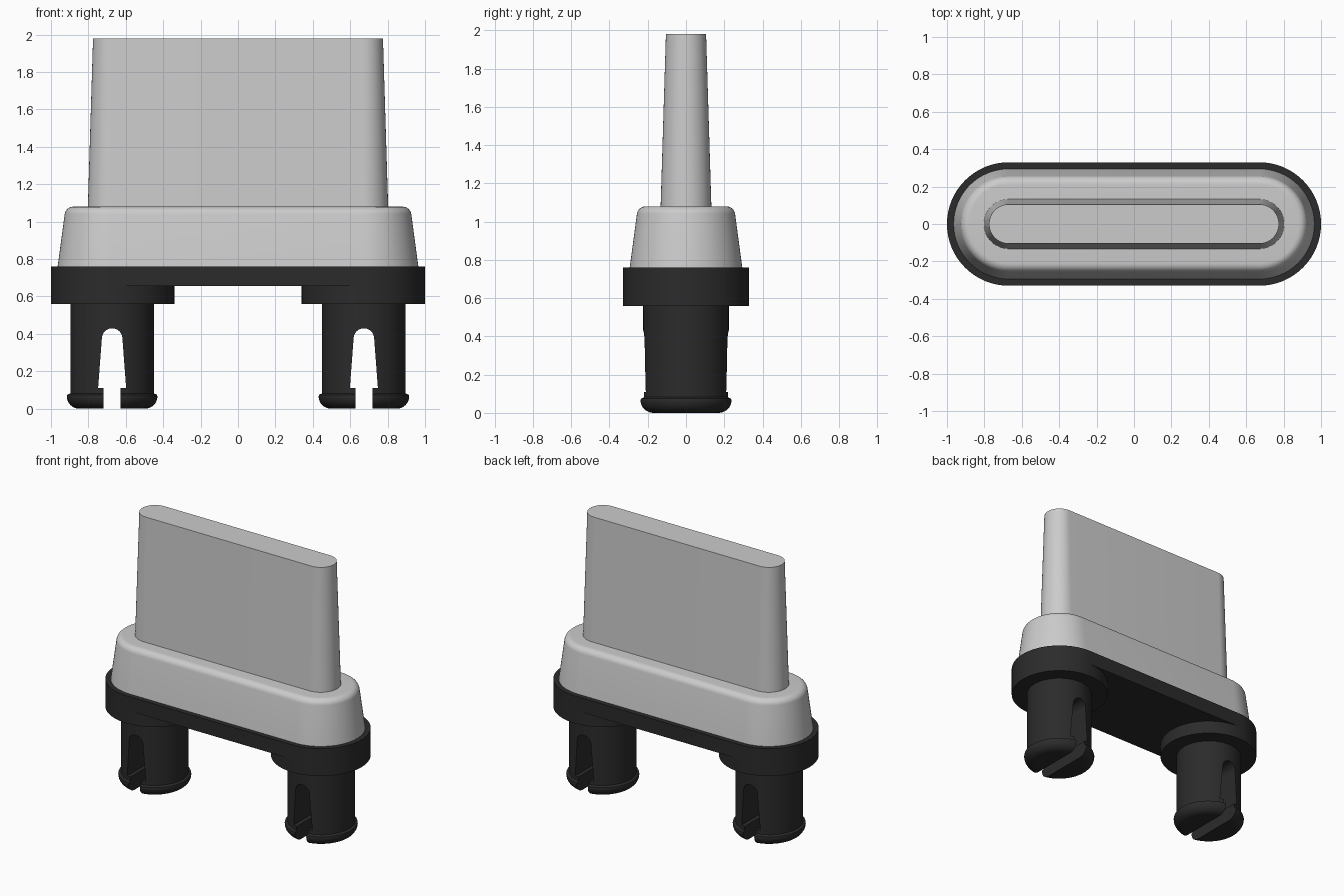
import bpy, bmesh, math

if "Cube" in bpy.data.objects:
    bpy.data.objects.remove(bpy.data.objects["Cube"])

END = 0.67      # centre of the rounded ends
PEG_X = 0.673


def material(name, v):
    m = bpy.data.materials.new(name)
    m.diffuse_color = (v, v, v, 1)
    m.use_nodes = True
    m.node_tree.nodes["Principled BSDF"].inputs["Base Color"].default_value = m.diffuse_color
    return m


LIGHT = material("light grey", 0.60)
DARK = material("near black", 0.024)


def finish(bm, name, mat, smooth=True):
    bmesh.ops.recalc_face_normals(bm, faces=bm.faces)
    me = bpy.data.meshes.new(name)
    bm.to_mesh(me)
    bm.free()
    ob = bpy.data.objects.new(name, me)
    bpy.context.collection.objects.link(ob)
    if mat:
        me.materials.append(mat)
    if smooth:
        shade(ob)
    return ob


def activate(ob):
    bpy.ops.object.select_all(action='DESELECT')
    ob.select_set(True)
    bpy.context.view_layer.objects.active = ob


def shade(ob):
    activate(ob)
    bpy.ops.object.shade_smooth_by_angle(angle=math.radians(35))


def loft(name, rings, mat, half=END, cx=0, n=32, smooth=True):
    """Stack stadium outlines (radius, z); half=0 gives a round part."""
    bm = bmesh.new()
    loops = []
    for r, z in rings:
        loop = []
        for side in (1, -1):
            for i in range(n + (1 if half else 0)):
                a = -math.pi / 2 + math.pi * i / n
                loop.append(bm.verts.new((cx + side * (half + r * math.cos(a)),
                                          side * r * math.sin(a), z)))
        loops.append(loop)
    for a, b in zip(loops, loops[1:]):
        for i in range(len(a)):
            j = (i + 1) % len(a)
            bm.faces.new((a[i], a[j], b[j], b[i]))
    bm.faces.new(loops[0][::-1])
    bm.faces.new(loops[-1])
    return finish(bm, name, mat, smooth)


def arc(cr, cz, rr, rz, a0, a1, n=8):
    return [(cr + rr * math.cos(math.radians(a0 + (a1 - a0) * i / n)),
             cz + rz * math.sin(math.radians(a0 + (a1 - a0) * i / n))) for i in range(n + 1)]


# tapered blade and the rounded cap below it
loft("blade", [(0.133, 1.07), (0.105, 1.98)], LIGHT)
loft("cap", [(0.295, 0.755)] + arc(0.211, 1.034, 0.046, 0.046, 8, 90), LIGHT)

# dark base plate
loft("base_plate", [(0.33, 0.655), (0.33, 0.76)], DARK)

# round pads and slotted snap pegs, one at each end
for side, label in ((-1, "left"), (1, "right")):
    loft(label + "_pad", [(0.33, 0.56), (0.33, 0.656)], DARK, half=0, cx=side * END)
    px = side * PEG_X
    profile = (arc(0.175, 0.065, 0.067, 0.065, -90, 0)
               + [(0.240, 0.074), (0.2235, 0.082), (0.2235, 0.60)])
    peg = loft(label + "_peg", profile, DARK, half=0, cx=px, smooth=False)

    # keyhole-like slot: narrow mouth, wider tapered body, rounded top
    half_slot = ([(0.045, -0.1), (0.045, 0.11), (0.075, 0.11)]
                 + arc(0, 0.375, 0.055, 0.055, 0, 90))
    outline = half_slot + [(-x, z) for x, z in half_slot[-2::-1]]
    bm = bmesh.new()
    front = bm.faces.new([bm.verts.new((px + x, -0.4, z)) for x, z in outline])
    ext = bmesh.ops.extrude_face_region(bm, geom=[front])
    bmesh.ops.translate(bm, vec=(0, 0.8, 0),
                        verts=[v for v in ext["geom"] if isinstance(v, bmesh.types.BMVert)])
    cutter = finish(bm, label + "_slot_cutter", None, smooth=False)
    cutter.hide_render = True
    mod = peg.modifiers.new("slot", 'BOOLEAN')
    mod.operation = 'DIFFERENCE'
    mod.solver = 'EXACT'
    mod.object = cutter
    activate(peg)
    bpy.ops.object.modifier_apply(modifier=mod.name)
    bpy.data.objects.remove(cutter)
    shade(peg)
